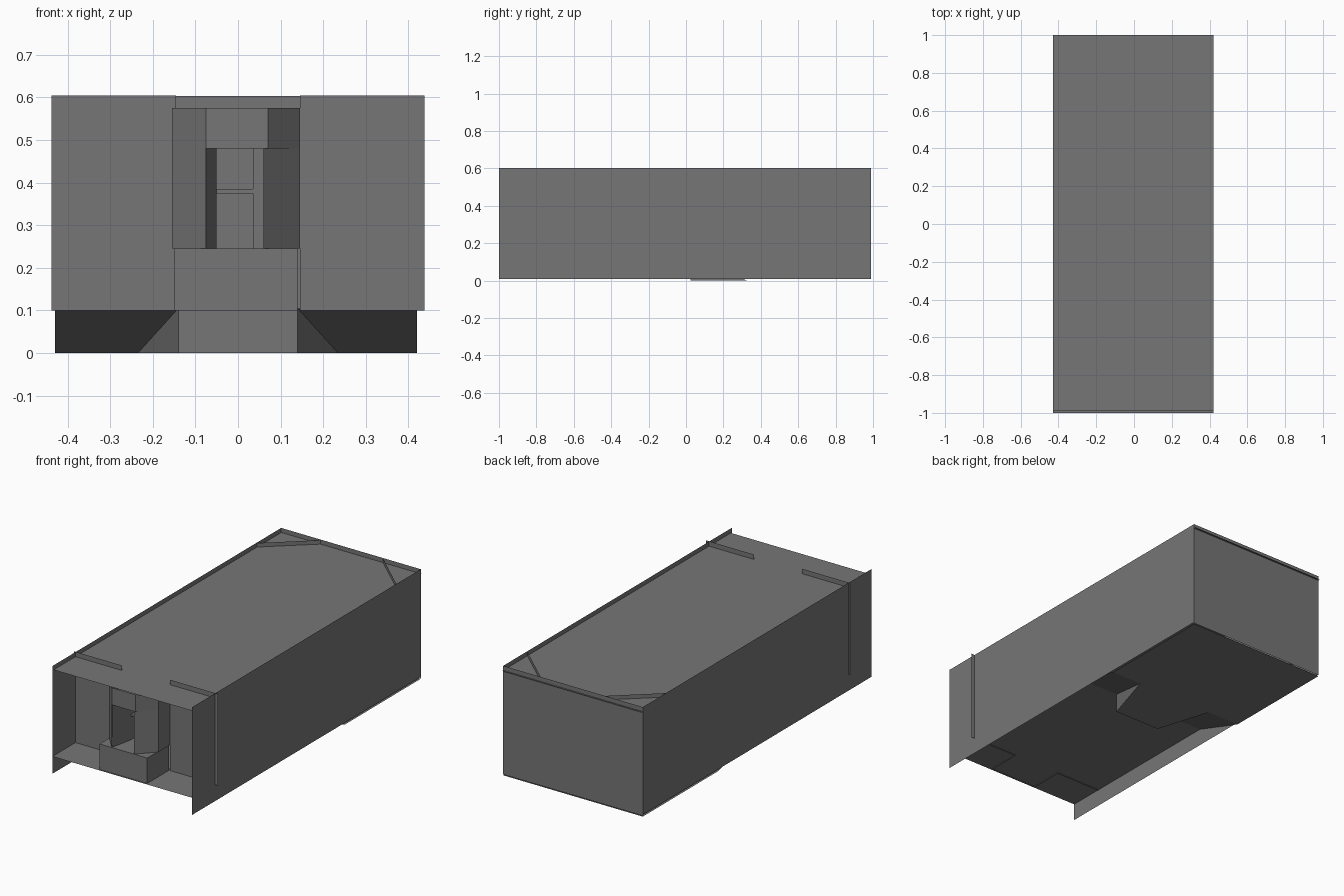
import bpy

cube = bpy.data.objects.get("Cube")
if cube:
    bpy.data.objects.remove(cube, do_unlink=True)

grey = bpy.data.materials.new("mid_grey")
grey.use_nodes = True
COLOUR = (0.18, 0.18, 0.18, 1)
grey.diffuse_color = COLOUR
grey.node_tree.nodes["Principled BSDF"].inputs["Base Color"].default_value = COLOUR

LEFT, RIGHT = 0.42, -0.43           # side wall planes
FRONT, BACK = -1.0, 0.99
DECK, ROOF, RIM = 0.105, 0.578, 0.603
SCREEN_Y = -0.8                     # partition behind the open porch
RAMP_TOP, RAMP_END = 0.025, 0.33    # ramp under the deck


def make(name, verts, faces):
    mesh = bpy.data.meshes.new(name)
    mesh.from_pydata(verts, [], faces)
    mesh.materials.append(grey)
    obj = bpy.data.objects.new(name, mesh)
    bpy.context.collection.objects.link(obj)
    return obj


def curtain(name, path, z0, z1):
    """Upright sheet following a plan path."""
    n = len(path)
    verts = [(x, y, z0) for x, y in path] + [(x, y, z1) for x, y in path]
    return make(name, verts, [(i, i + 1, n + i + 1, n + i) for i in range(n - 1)])


def slab(name, outline, z):
    """Flat sheet with the given plan outline."""
    return make(name, [(x, y, z) for x, y in outline], [tuple(range(len(outline)))])


def rect(x0, x1, y0, y1):
    return [(x0, y0), (x1, y0), (x1, y1), (x0, y1)]


# Outer shell
curtain("left_wall", [(LEFT, FRONT), (LEFT, BACK)], 0.01, RIM)
curtain("right_wall", [(RIGHT, BACK), (RIGHT, FRONT)], 0.01, RIM)
curtain("back_wall", [(LEFT, BACK), (RIGHT, BACK)], 0.005, RIM)
slab("roof", rect(RIGHT, LEFT, -0.99, 1.0), ROOF)

# Raised deck, and the lower floor with its pointed front bay
slab("deck", rect(RIGHT, LEFT, FRONT, RAMP_TOP), DECK)
slab("lower_floor", [(RIGHT, RAMP_END), (RIGHT, BACK), (LEFT, BACK), (LEFT, RAMP_END),
                     (0.235, RAMP_END), (0.14, RAMP_TOP),
                     (-0.14, RAMP_TOP), (-0.235, RAMP_END)], 0.0)
curtain("bay_front", [(-0.14, RAMP_TOP), (0.14, RAMP_TOP)], 0.0, DECK)

for side, s, wall in (("left", 1, LEFT), ("right", -1, RIGHT)):
    # Sloping underside beside the bay, and the bay's triangular flank
    make(side + "_ramp", [(wall, RAMP_TOP, DECK), (s * 0.14, RAMP_TOP, DECK),
                          (s * 0.235, RAMP_END, 0), (wall, RAMP_END, 0)], [(0, 1, 2, 3)])
    make(side + "_bay_flank", [(s * 0.14, RAMP_TOP, 0), (s * 0.14, RAMP_TOP, DECK),
                               (s * 0.235, RAMP_END, 0)], [(0, 1, 2)])
    # Partition, standing slightly proud of the shell
    curtain(side + "_partition", [(s * 0.145, SCREEN_Y), (s * 0.438, SCREEN_Y)], 0.1, 0.605)
    # Diagonal panel across the back corner, poking through the roof
    curtain(side + "_corner_panel", [(wall, 0.78), (s * 0.19, BACK)], DECK, 0.6)

# Plinth in the porch
curtain("plinth_sides", [(-0.15, SCREEN_Y), (-0.15, -0.99), (0.14, -0.99),
                         (0.14, SCREEN_Y)], 0.1, 0.245)
slab("plinth_top", rect(-0.15, 0.14, -0.99, SCREEN_Y), 0.245)

# Booth with chamfered corners and an open front
left_side = [(0.07, -0.99), (0.145, -0.9), (0.145, SCREEN_Y)]
right_side = [(-0.155, SCREEN_Y), (-0.155, -0.9), (-0.075, -0.99)]
curtain("booth_header", right_side + left_side, 0.48, 0.575)
slab("booth_soffit", right_side + left_side, 0.48)
curtain("booth_left_side", [(0.06, -0.99)] + left_side[1:], 0.245, 0.48)
curtain("booth_right_side", right_side, 0.245, 0.48)

# Booth interior
curtain("booth_lining", [(-0.075, -0.985), (-0.05, -0.86), (-0.05, SCREEN_Y),
                         (0.035, SCREEN_Y), (0.035, -0.86), (0.06, -0.86)], 0.245, 0.48)
curtain("booth_shelf_front", [(-0.05, -0.86), (0.035, -0.86)], 0.375, 0.385)
slab("booth_shelf", rect(-0.05, 0.035, -0.86, SCREEN_Y), 0.385)
